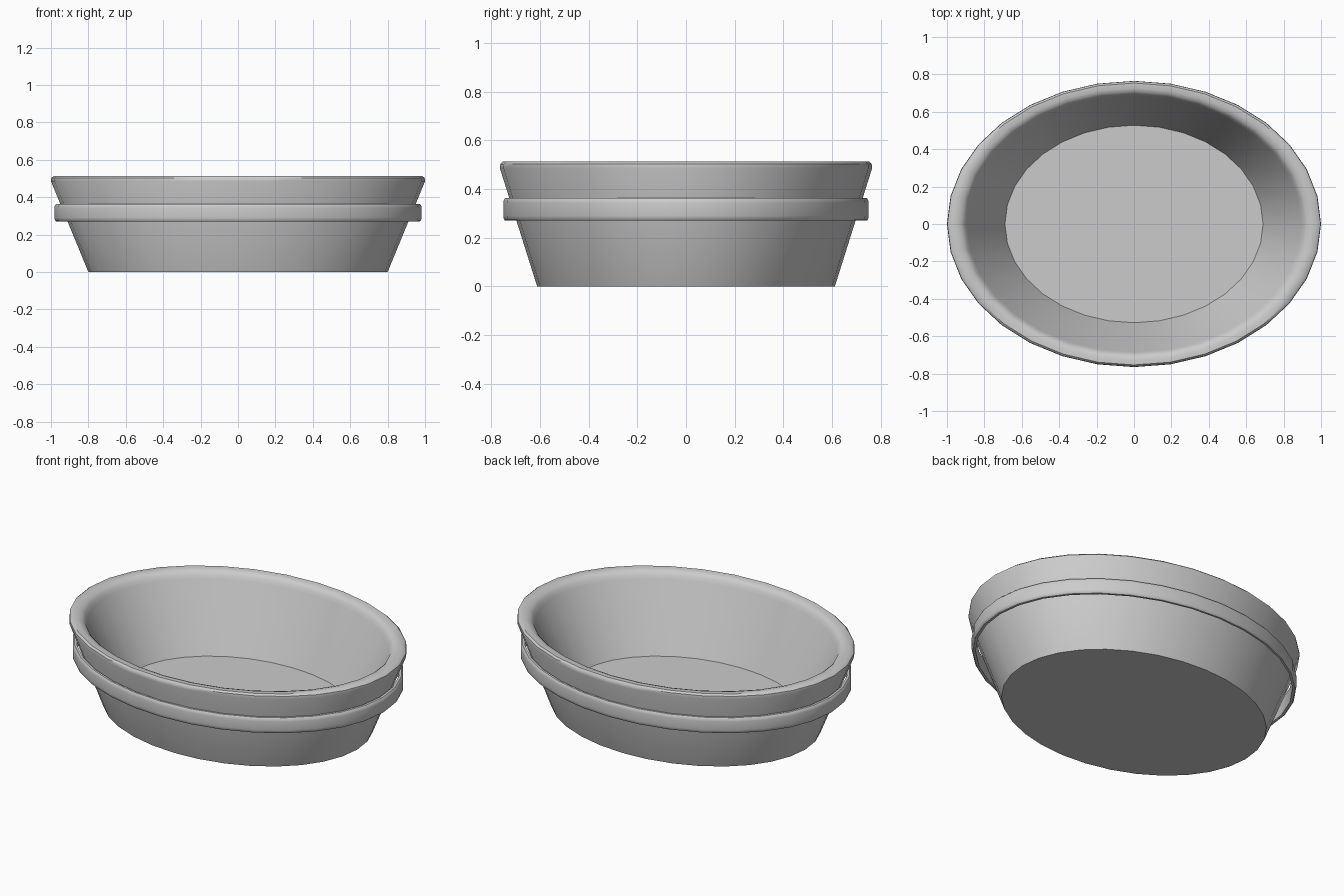
import bpy
import bmesh
from math import cos, sin, tau, radians

SIDES = 32
DEPTH_RATIO = 0.765  # oval: depth relative to width

default = bpy.data.objects.get("Cube")
if default:
    bpy.data.objects.remove(default, do_unlink=True)

grey = bpy.data.materials.new("plain grey")
grey.use_nodes = True
colour = (0.6, 0.6, 0.6, 1)
grey.diffuse_color = colour
grey.node_tree.nodes["Principled BSDF"].inputs["Base Color"].default_value = colour


def oval_lathe(name, profile, closed):
    """Sweep a (radius, height) profile around an oval; open ends are capped."""
    bm = bmesh.new()
    rings = []
    for r, z in profile:
        rings.append([bm.verts.new((r * cos(tau * i / SIDES),
                                    r * DEPTH_RATIO * sin(tau * i / SIDES), z))
                      for i in range(SIDES)])
    pairs = list(zip(rings, rings[1:]))
    if closed:
        pairs.append((rings[-1], rings[0]))
    else:
        bm.faces.new(rings[0])
        bm.faces.new(rings[-1])
    for low, high in pairs:
        for i in range(SIDES):
            j = (i + 1) % SIDES
            bm.faces.new((low[i], low[j], high[j], high[i]))
    bmesh.ops.recalc_face_normals(bm, faces=bm.faces)
    mesh = bpy.data.meshes.new(name)
    bm.to_mesh(mesh)
    bm.free()
    mesh.materials.append(grey)
    obj = bpy.data.objects.new(name, mesh)
    bpy.context.collection.objects.link(obj)
    bpy.ops.object.select_all(action='DESELECT')
    obj.select_set(True)
    bpy.context.view_layer.objects.active = obj
    bpy.ops.object.shade_smooth_by_angle(angle=radians(40))
    return obj


# Tub: base, flared outer wall, rounded rim, sloping inner wall, floor
oval_lathe("tub", [
    (0.80, 0), (1.0, 0.485), (0.998, 0.503), (0.985, 0.513),
    (0.95, 0.513), (0.925, 0.506), (0.908, 0.492), (0.895, 0.468),
    (0.69, 0.08)], closed=False)

# Loose band around the wall
oval_lathe("band", [
    (0.957, 0.27), (0.972, 0.27), (0.979, 0.276), (0.982, 0.29),
    (0.982, 0.343), (0.979, 0.356), (0.972, 0.363), (0.957, 0.363)],
    closed=True)
